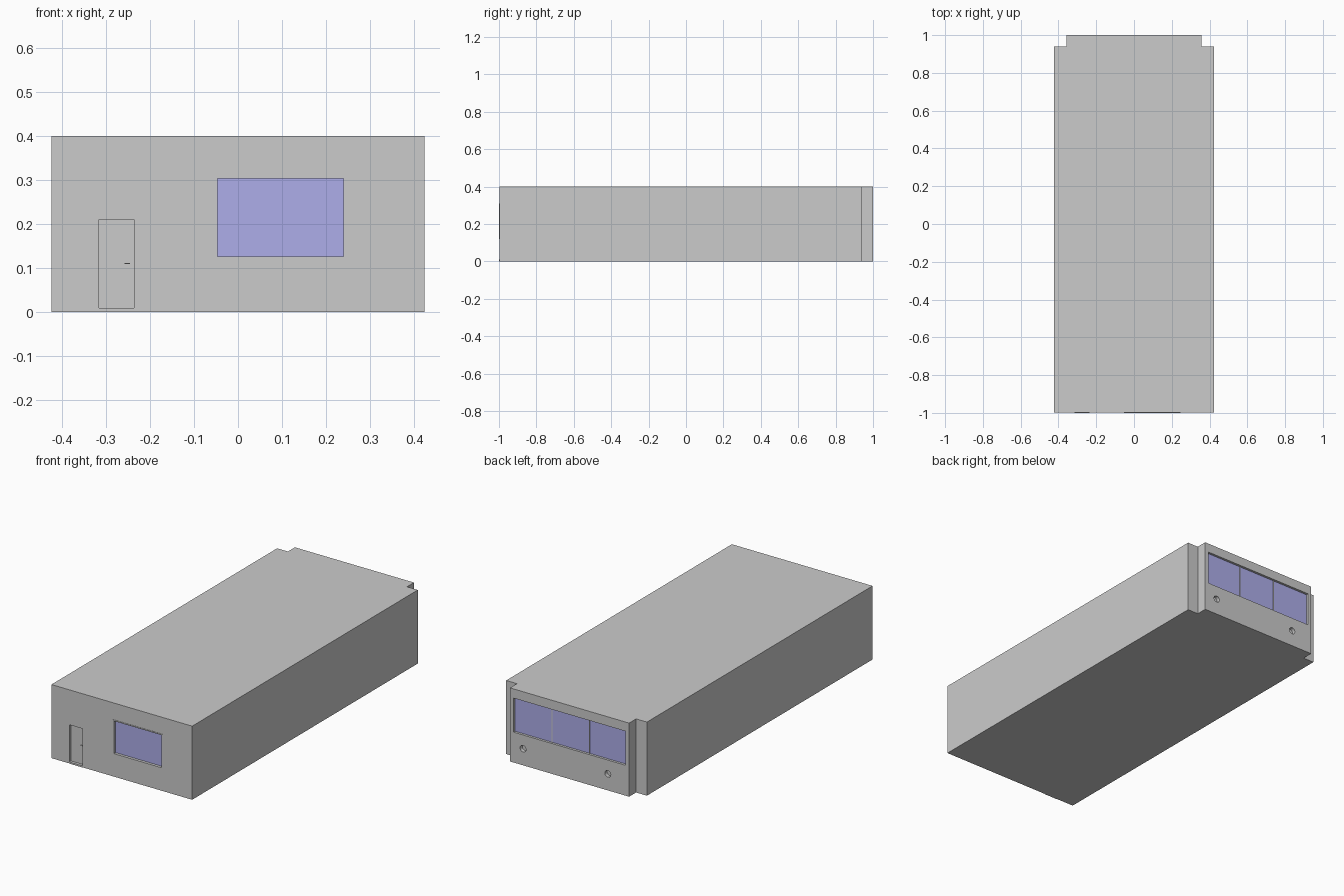
import bpy, bmesh, math

if "Cube" in bpy.data.objects:
    bpy.data.objects.remove(bpy.data.objects["Cube"])

H = 0.4
FRONT, BACK = -0.998, 1.0
DEPTH = 0.016

glass_mat = bpy.data.materials.new("blue_glass")
glass_mat.diffuse_color = (0.42, 0.42, 0.82, 1)
glass_mat.use_nodes = True
glass_mat.node_tree.nodes["Principled BSDF"].inputs["Base Color"].default_value = glass_mat.diffuse_color


def mesh_object(name, bm, mat=None):
    bmesh.ops.recalc_face_normals(bm, faces=bm.faces)
    me = bpy.data.meshes.new(name)
    bm.to_mesh(me)
    bm.free()
    ob = bpy.data.objects.new(name, me)
    bpy.context.collection.objects.link(ob)
    if mat:
        me.materials.append(mat)
    return ob


def box(name, x, y, z, mat=None):
    bm = bmesh.new()
    bmesh.ops.create_cube(bm, size=1)
    for v in bm.verts:
        for i, (a, b) in enumerate((x, y, z)):
            v.co[i] = a if v.co[i] < 0 else b
    return mesh_object(name, bm, mat)


def cylinder(name, x, y, z, radius, length):
    bpy.ops.mesh.primitive_cylinder_add(vertices=24, radius=radius, depth=length,
                                        location=(x, y, z), rotation=(math.pi / 2, 0, 0))
    ob = bpy.context.object
    ob.name = name
    return ob


def cut(body, cutter):
    mod = body.modifiers.new("cut", 'BOOLEAN')
    mod.operation, mod.solver, mod.object = 'DIFFERENCE', 'EXACT', cutter
    bpy.context.view_layer.objects.active = body
    bpy.ops.object.modifier_apply(modifier=mod.name)
    bpy.data.objects.remove(cutter)


# Building shell: plan outline with a narrower bay at the back
half = [(0.423, FRONT), (0.423, 0.94), (0.358, 0.94), (0.358, BACK)]
plan = half + [(-x, y) for x, y in reversed(half)]
bm = bmesh.new()
base = bm.faces.new([bm.verts.new((x, y, 0)) for x, y in plan])
top = bmesh.ops.extrude_face_region(bm, geom=[base])
bmesh.ops.translate(bm, vec=(0, 0, H),
                    verts=[g for g in top["geom"] if isinstance(g, bmesh.types.BMVert)])
body = mesh_object("building_shell", bm)

# Recesses for the front window, door, rear windows and round rear vents
wx, wz = (-0.046, 0.240), (0.126, 0.303)
dx, dz = (-0.315, -0.236), (0.009, 0.210)
rx, rz = (-0.337, 0.337), (0.165, 0.350)
cut(body, box("window_cutter", wx, (-1.1, FRONT + DEPTH), wz))
cut(body, box("door_cutter", dx, (-1.1, FRONT + DEPTH), dz))
cut(body, box("rear_cutter", rx, (BACK - DEPTH, 1.1), rz))
for x in (0.28, -0.23):
    cut(body, cylinder("vent_cutter", x, BACK, 0.09, 0.018, 0.04))

# Front window glass and thin surround
box("front_glass", wx, (FRONT + DEPTH - 0.003, FRONT + DEPTH + 0.004), wz, glass_mat)
t = 0.006
for s, x in (("left", (wx[0] - t, wx[0])), ("right", (wx[1], wx[1] + t))):
    box("window_frame_" + s, x, (-1, FRONT + 0.004), (wz[0] - t, wz[1] + t))
for s, z in (("bottom", (wz[0] - t, wz[0])), ("top", (wz[1], wz[1] + t))):
    box("window_frame_" + s, wx, (-1, FRONT + 0.004), z)

# Door panel, handle and threshold
box("door_panel", dx, (FRONT + DEPTH - 0.003, FRONT + DEPTH + 0.004), dz)
box("door_handle", (-0.258, -0.245), (FRONT + 0.008, FRONT + DEPTH), (0.109, 0.112))
box("door_threshold", dx, (-1, FRONT + 0.004), (0, dz[0]))

# Three rear panes with thin mullions
w = (rx[1] - rx[0]) / 3
for i in range(3):
    x0 = rx[0] + i * w
    box("rear_glass", (x0, x0 + w), (BACK - DEPTH - 0.004, BACK - DEPTH + 0.003), rz, glass_mat)
    if i:
        box("rear_mullion", (x0 - 0.002, x0 + 0.002), (BACK - DEPTH, BACK - DEPTH + 0.006), rz)
